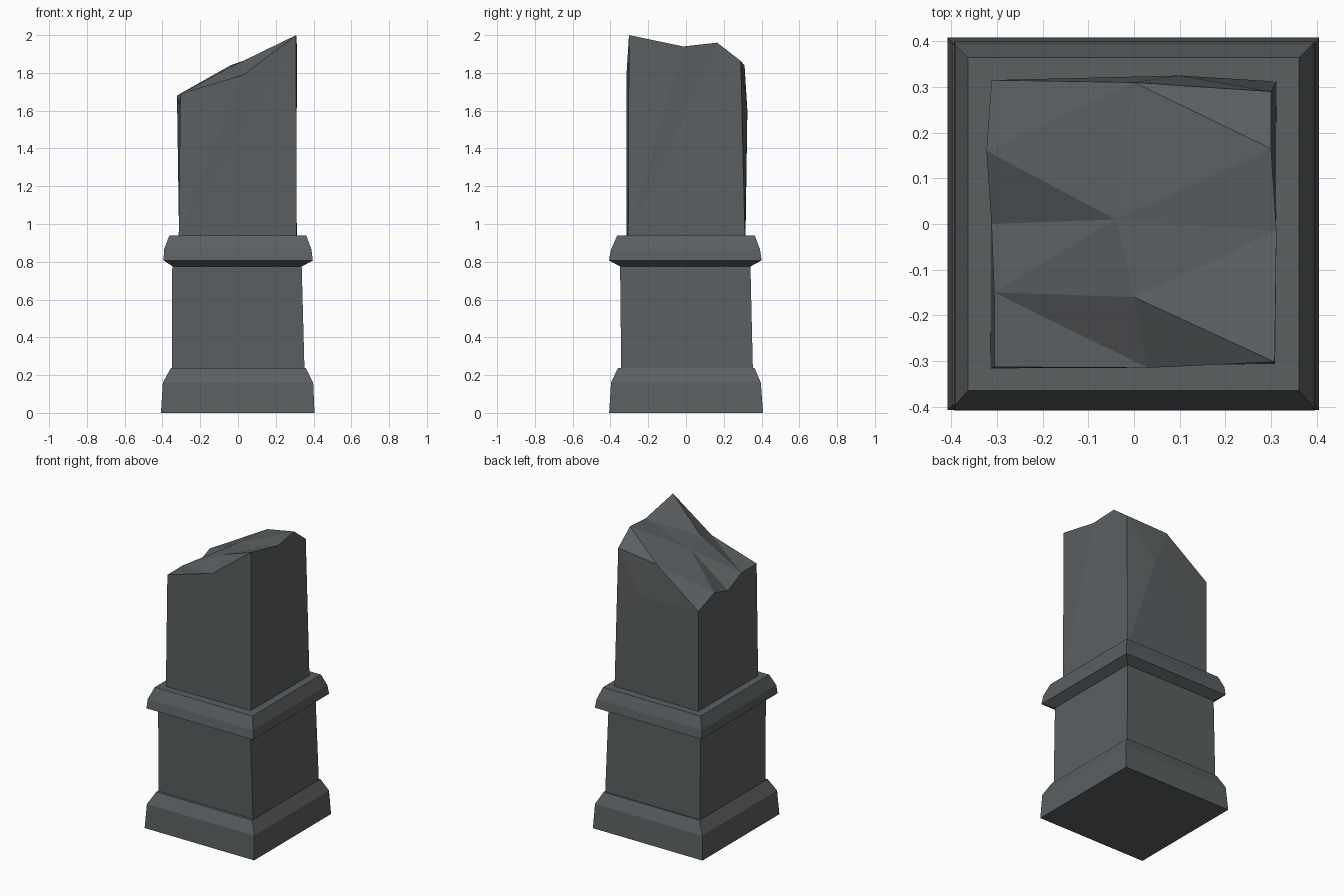
import bpy, bmesh

if "Cube" in bpy.data.objects:
    bpy.data.objects.remove(bpy.data.objects["Cube"])

stone = bpy.data.materials.new("dark_slate_stone")
stone.diffuse_color = (0.105, 0.115, 0.121, 1)
stone.use_nodes = True
stone.node_tree.nodes["Principled BSDF"].inputs["Base Color"].default_value = stone.diffuse_color


def finish(name, bm):
    bmesh.ops.recalc_face_normals(bm, faces=bm.faces)
    me = bpy.data.meshes.new(name)
    bm.to_mesh(me)
    bm.free()
    me.materials.append(stone)
    ob = bpy.data.objects.new(name, me)
    bpy.context.collection.objects.link(ob)
    return ob


def square_stack(name, rings):
    """Loft rectangular rings (z, x_min, x_max, y_min, y_max) and cap the ends."""
    bm = bmesh.new()
    loops = []
    for z, x0, x1, y0, y1 in rings:
        loops.append([bm.verts.new((x, y, z)) for x, y in
                      ((x0, y0), (x1, y0), (x1, y1), (x0, y1))])
    for a, b in zip(loops, loops[1:]):
        for i in range(4):
            j = (i + 1) % 4
            bm.faces.new((a[i], a[j], b[j], b[i]))
    bm.faces.new(loops[0][::-1])
    bm.faces.new(loops[-1])
    return finish(name, bm)


# Foot, lower block and collar, each slightly worn and uneven
square_stack("foot", [(0, -.408, .405, -.407, .408),
                      (.16, -.398, .398, -.397, .396),
                      (.238, -.355, .358, -.36, .363)])
square_stack("lower_block", [(.23, -.35, .352, -.343, .354),
                             (.785, -.348, .337, -.349, .341)])
square_stack("collar", [(.775, -.345, .338, -.347, .341),
                        (.807, -.394, .396, -.408, .400),
                        (.865, -.392, .389, -.397, .392),
                        (.940, -.363, .361, -.364, .364)])

# Broken upper shaft: rim of the break, listed per side from corner to corner
sides = {
    "front": [(-.305, -.313, 1.69), (.03, -.315, 1.79), (.308, -.302, 2.0)],
    "right": [(.308, -.302, 2.0), (.312, -.015, 1.94), (.30, .165, 1.96), (.30, .29, 1.863)],
    "back": [(.30, .29, 1.863), (0, .31, 1.84), (-.312, .315, 1.61)],
    "left": [(-.312, .315, 1.61), (-.323, .16, 1.68), (-.312, 0, 1.63),
             (-.306, -.15, 1.69), (-.305, -.313, 1.69)],
}
base = [(-.314, -.316), (.309, -.306), (.312, .312), (-.312, .315)]
bm = bmesh.new()
cache = {}


def V(p):
    if p not in cache:
        cache[p] = bm.verts.new(p)
    return cache[p]


def fan(centre, pts, closed=False):
    ends = pts[1:] + (pts[:1] if closed else [])
    for a, b in zip(pts, ends):
        bm.faces.new((V(centre), V(a), V(b)))


foot_pts = [(x, y, .93) for x, y in base]
bulge = (.1, .325, 1.6)
for i, (side, rim) in enumerate(sides.items()):
    a, b = foot_pts[i], foot_pts[(i + 1) % 4]
    if side == "back":
        fan(bulge, [a, b] + rim[::-1], True)
    else:
        mid = len(rim) // 2
        fan(a, [b] + rim[::-1])
bm.faces.new([V(p) for p in foot_pts[::-1]])

# Craggy break surface: two inner peaks fanned to the rim
F, R, B, L = (sides[k] for k in ("front", "right", "back", "left"))
high, ridge = (-.04, .01, 1.84), (0, -.16, 1.85)
fan(high, [R[1], R[2], B[1], L[1], L[2], L[3], ridge], True)
fan(ridge, [L[3], F[1], F[2], R[1]])
fan(B[1], [R[2], R[3]])
fan(L[0], [B[1], L[1]])
fan(L[3], [F[0], F[1]])
finish("broken_shaft", bm)
